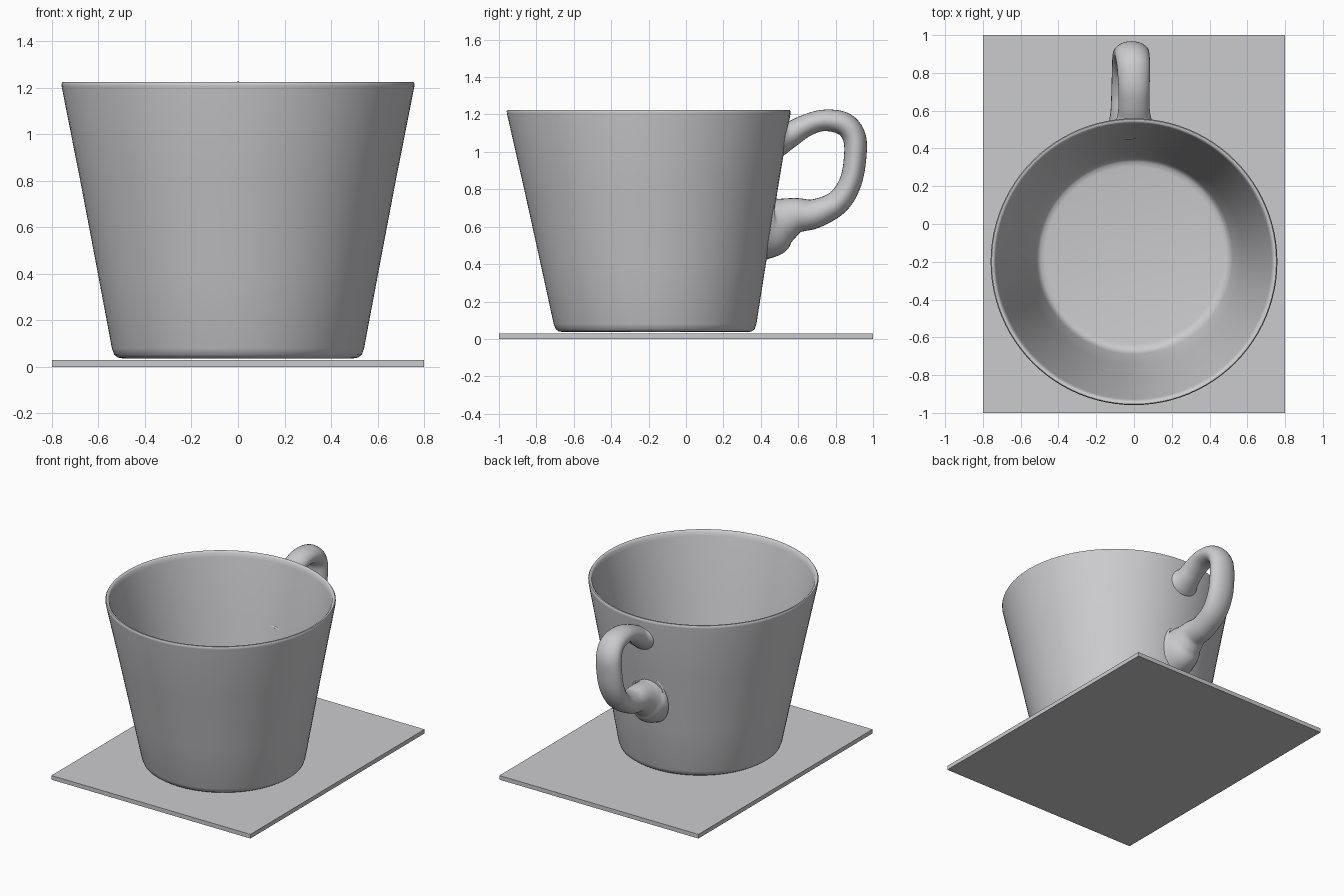
import bpy, bmesh, math
from mathutils import Vector

if "Cube" in bpy.data.objects:
    bpy.data.objects.remove(bpy.data.objects["Cube"])

grey = bpy.data.materials.new("plain grey")
grey.diffuse_color = (0.6, 0.6, 0.62, 1)
grey.use_nodes = True
grey.node_tree.nodes["Principled BSDF"].inputs["Base Color"].default_value = grey.diffuse_color


def finish(name, bm, smooth=True):
    bmesh.ops.recalc_face_normals(bm, faces=bm.faces)
    mesh = bpy.data.meshes.new(name)
    bm.to_mesh(mesh)
    bm.free()
    mesh.materials.append(grey)
    obj = bpy.data.objects.new(name, mesh)
    bpy.context.collection.objects.link(obj)
    if smooth:
        bpy.ops.object.select_all(action='DESELECT')
        obj.select_set(True)
        bpy.context.view_layer.objects.active = obj
        bpy.ops.object.shade_smooth_by_angle(angle=math.radians(50))
    return obj


def skin(bm, rings):
    """Bridge rings of points and cap both ends."""
    loops = [[bm.verts.new(p) for p in ring] for ring in rings]
    n = len(loops[0])
    for a, b in zip(loops, loops[1:]):
        for i in range(n):
            j = (i + 1) % n
            bm.faces.new((a[i], a[j], b[j], b[i]))
    bm.faces.new(loops[0])
    bm.faces.new(loops[-1])


def axis_y(z):
    """The cup leans slightly to the front as it rises."""
    return -0.163 - 0.037 * z / 1.22


# Flat base board
bm = bmesh.new()
bmesh.ops.create_cube(bm, size=1)
bmesh.ops.scale(bm, vec=(1.6, 2.0, 0.03), verts=bm.verts)
bmesh.ops.translate(bm, vec=(0, 0, 0.015), verts=bm.verts)
finish("base_board", bm, smooth=False)

# Cup: one closed profile, outside bottom -> rim -> inside floor
profile = [(0.49, 0.036), (0.515, 0.04), (0.532, 0.052), (0.542, 0.08),
           (0.602, 0.4), (0.678, 0.8), (0.758, 1.205), (0.759, 1.217),
           (0.754, 1.225), (0.743, 1.225), (0.735, 1.217), (0.728, 1.19),
           (0.647, 0.8), (0.571, 0.4), (0.522, 0.13), (0.51, 0.1),
           (0.495, 0.087), (0.47, 0.082)]
N = 96
bm = bmesh.new()
skin(bm, [[(r * math.cos(2 * math.pi * i / N),
            axis_y(z) + r * math.sin(2 * math.pi * i / N), z)
           for i in range(N)] for r, z in profile])
finish("cup", bm)

# Handle: swept oval; each key is x, y, z, half thickness, half width
keys = [(0.0, 0.527, 1.075, 0.10, 0.11), (0.0, 0.565, 1.095, 0.07, 0.09),
        (0.0, 0.63, 1.135, 0.06, 0.082), (0.0, 0.73, 1.168, 0.057, 0.083),
        (-0.003, 0.84, 1.152, 0.062, 0.088), (-0.01, 0.898, 1.085, 0.062, 0.092),
        (-0.015, 0.905, 0.98, 0.06, 0.095), (-0.02, 0.88, 0.84, 0.06, 0.095),
        (-0.025, 0.81, 0.73, 0.066, 0.092), (-0.03, 0.69, 0.67, 0.078, 0.09),
        (-0.03, 0.59, 0.66, 0.095, 0.095), (-0.03, 0.52, 0.635, 0.125, 0.11),
        (-0.03, 0.48, 0.61, 0.165, 0.13), (-0.03, 0.452, 0.605, 0.185, 0.145)]


def spline(a, b, c, d, t):
    return tuple(0.5 * (2 * q + (r - p) * t + (2 * p - 5 * q + 4 * r - s) * t * t
                        + (3 * q - p - 3 * r + s) * t ** 3)
                 for p, q, r, s in zip(a, b, c, d))


STEPS, M = 6, 28
path = []
for k in range(len(keys) - 1):
    quad = [keys[min(max(k + o, 0), len(keys) - 1)] for o in (-1, 0, 1, 2)]
    path += [spline(*quad, s / STEPS) for s in range(STEPS)]
path.append(keys[-1])

wall_out = Vector((0, 0.988, -0.155))
rings = []
for k, (x, y, z, thick, wide) in enumerate(path):
    a, b = path[max(k - 1, 0)], path[min(k + 1, len(path) - 1)]
    along = Vector((0, b[1] - a[1], b[2] - a[2])).normalized()
    # Turn both ends square to the cup wall
    ends = max(0, 1 - k / 10), max(0, 1 - (len(path) - 1 - k) / 14)
    along = along.lerp(wall_out, ends[0]).lerp(-wall_out, ends[1]).normalized()
    up = Vector((1, 0, 0)).cross(along)
    rings.append([Vector((x, y, z)) + up * thick * math.sin(2 * math.pi * i / M)
                  + Vector((wide * math.cos(2 * math.pi * i / M), 0, 0))
                  for i in range(M)])
bm = bmesh.new()
skin(bm, rings)
finish("handle", bm)
